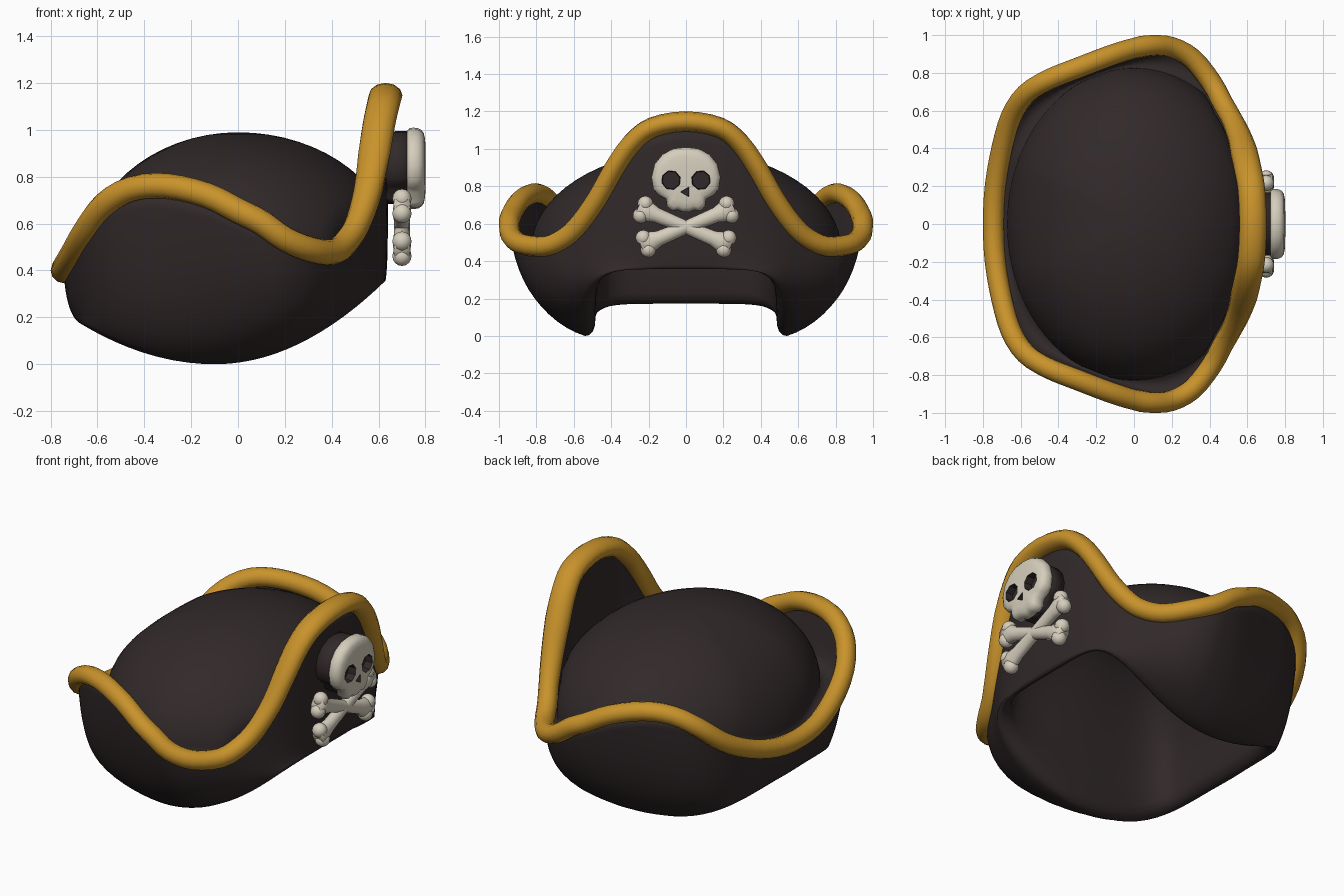
import bpy, bmesh
from math import sin, cos, pi, hypot
from mathutils import Vector, Matrix

cube = bpy.data.objects.get("Cube")
if cube:
    bpy.data.objects.remove(cube, do_unlink=True)


def material(name, rgb):
    m = bpy.data.materials.new(name)
    m.use_nodes = True
    m.diffuse_color = (*rgb, 1)
    bsdf = m.node_tree.nodes["Principled BSDF"]
    bsdf.inputs["Base Color"].default_value = (*rgb, 1)
    bsdf.inputs["Roughness"].default_value = 0.8
    return m


FELT = material("dark felt", (0.031, 0.022, 0.023))
GOLD = material("gold trim", (0.58, 0.29, 0.024))
BONE = material("bone", (0.67, 0.62, 0.51))


def link(name, data, mat):
    ob = bpy.data.objects.new(name, data)
    bpy.context.collection.objects.link(ob)
    data.materials.append(mat)
    return ob


def mesh_object(name, bm, mat, smooth=True):
    bmesh.ops.recalc_face_normals(bm, faces=bm.faces)
    for f in bm.faces:
        f.smooth = smooth
    me = bpy.data.meshes.new(name)
    bm.to_mesh(me)
    bm.free()
    return link(name, me, mat)


# Bridge a list of closed rings with quads
def bridge(bm, rings):
    for r0, r1 in zip(rings, rings[1:]):
        for i in range(len(r0)):
            j = (i + 1) % len(r0)
            bm.faces.new((r0[i], r0[j], r1[j], r1[i]))


def fan(bm, ring, point):
    tip = bm.verts.new(point)
    for i in range(len(ring)):
        bm.faces.new((ring[i], ring[(i + 1) % len(ring)], tip))


# Brim edge path, from the back centre round one side to the front centre
HALF = [(-.745, 0, .40), (-.735, .2, .42), (-.70, .4, .48), (-.65, .57, .57),
        (-.57, .69, .68), (-.45, .765, .75), (-.3, .825, .76), (-.13, .89, .72),
        (0, .93, .655), (.1, .945, .605), (.2, .935, .535), (.31, .875, .49),
        (.41, .75, .48), (.47, .64, .53), (.515, .56, .61), (.555, .47, .74),
        (.582, .38, .90), (.603, .29, 1.03), (.622, .18, 1.115), (.63, 0, 1.147)]
half = [Vector(p) for p in HALF]
loop = half + [Vector((p.x, -p.y, p.z)) for p in half[-2:0:-1]]


def smooth_loop(pts, steps):
    out, n = [], len(pts)
    for i in range(n):
        a, b, c, d = (pts[(i + k) % n] for k in (-1, 0, 1, 2))
        for s in range(steps):
            t = s / steps
            out.append(0.5 * (2 * b + (c - a) * t + (2 * a - 5 * b + 4 * c - d) * t * t
                              + (3 * b - a - 3 * c + d) * t ** 3))
    return out


edge = smooth_loop(loop, 3)


# Head opening: rounded rectangle that dips at the sides
def opening(t, power=6):
    c, s = abs(t.x / .68), abs(t.y / .95)
    k = (c ** power + s ** power) ** (-1 / power)
    x, y = .65 * t.x / .68 * k - .02, .54 * t.y / .95 * k
    return Vector((x, y, (.67 if x > -.1 else .53) * (x + .1) ** 2))


def scaled(p, k, dz=0.0):
    return Vector((p.x * k, p.y * k, p.z + dz))


# One section: cavity, rim, outer brim, inner brim, crown
def section(t):
    b = opening(t)
    pts = []
    for i in range(1, 9):
        a = (1 - i / 8) * pi / 2 * .92
        q = scaled(opening(t, 2 + 4 * cos(a)), .9 * cos(a) ** .75)
        q.z = b.z + .06 + (.83 - b.z) * sin(a)
        pts.append(q)
    pts += [scaled(b, .92, .025), scaled(b, .96, .004)]
    ctrl = b.lerp(t, .84)
    ctrl.z = b.z + .13 * (t.z - b.z)
    ctrl.x += .03 * max(0, t.z - .5)
    for i in range(13):
        u = i / 12
        pts.append(b * (1 - u) ** 2 + ctrl * 2 * u * (1 - u) + t * u * u)
    join = scaled(t, .915)
    join.z = min(t.z - .01, .46)
    pts += [t.lerp(join, u) for u in (.08, .3, .55, .8)]
    # crown is an ellipsoid held inside the brim
    reach = 1 / hypot(t.x / .675, t.y / .83)
    limit = .915
    for i in range(16):
        a = i / 16 * pi / 2
        k = min(reach * cos(a), limit)
        pts.append(Vector((t.x * k, t.y * k, join.z + (.99 - join.z) * sin(a))))
    return pts


bm = bmesh.new()
rings = [[bm.verts.new(p) for p in row] for row in zip(*[section(t) for t in edge])]
bridge(bm, rings)
fan(bm, rings[0], (0, 0, .89))
fan(bm, rings[-1], (0, 0, .99))
mesh_object("hat_body", bm, FELT)

# Gold piping along the brim edge, deeper on the tall front flap
bm = bmesh.new()
rings = []
for i, p in enumerate(edge):
    along = (edge[(i + 1) % len(edge)] - edge[i - 1]).normalized()
    out = Vector((p.x / .46, p.y / .9, 0))
    out = (out - along * out.dot(along)).normalized()
    up = along.cross(out)
    deep = .055 + .017 * min(1, max(0, (p.z - .6) / .3)) * (p.x > 0)
    rings.append([bm.verts.new(p + out * deep * cos(k * pi / 6) + up * .054 * sin(k * pi / 6))
                  for k in range(12)])
bridge(bm, rings + rings[:1])
mesh_object("brim_trim", bm, GOLD)


# Pillow-shaped solid: an outline in the front plane stacked along x
def pillow(name, outline, centre, profile, mat):
    bm = bmesh.new()
    cy, cz = centre
    rings = [[bm.verts.new((x, cy + (y - cy) * k, cz + (z - cz) * k)) for y, z in outline]
             for x, k in profile]
    bridge(bm, rings)
    fan(bm, rings[0], (profile[0][0], cy, cz))
    fan(bm, rings[-1], (profile[-1][0], cy, cz))
    return mesh_object(name, bm, mat)


# Skull emblem on a dark backing
side = [(0, 1.01), (.065, 1.003), (.125, .972), (.168, .92), (.186, .85), (.176, .785),
        (.145, .75), (.108, .732), (.102, .69), (.075, .667), (.045, .673), (.02, .662)]
outline = side + [(-y, z) for y, z in side[:0:-1]]
skull = pillow("skull", outline, (0, .84),
               [(.722, .93), (.732, .985), (.748, 1), (.768, .985), (.783, .94),
                (.793, .86), (.799, .7), (.801, .4)], BONE)
pillow("skull_backing", outline, (0, .86), [(.62, .88), (.68, .9), (.738, .9)], FELT)


# Dark sockets cut into the skull
bm = bmesh.new()
for y, z, r, n, turn in ((-.08, .833, .053, 8, .3), (.08, .833, .053, 8, -.3),
                         (0, .77, .03, 3, pi)):
    place = (Matrix.Translation((.795, y, z)) @ Matrix.Rotation(pi / 2, 4, "Y")
             @ Matrix.Rotation(turn, 4, "Z"))
    bmesh.ops.create_cone(bm, cap_ends=True, segments=n, radius1=r * .9, radius2=r * 1.05,
                          depth=.08, matrix=place)
cutter = mesh_object("socket_cutter", bm, FELT, smooth=False)
cutter.hide_render = True
cutter.hide_viewport = True
cut = skull.modifiers.new("sockets", "BOOLEAN")
cut.operation = "DIFFERENCE"
cut.solver = "EXACT"
cut.material_mode = "TRANSFER"
cut.object = cutter


# Crossed bones: flared shaft with two knobs at each end
def bone(name, sign):
    bm = bmesh.new()
    a = Vector((.70, -.23 * sign, .675))
    b = Vector((.70, .215 * sign, .493))
    d = (b - a).normalized()
    across, out = Vector((0, -d.z, d.y)), Vector((1, 0, 0))
    rings = []
    for t, wide, deep in ((-.06, .058, .036), (.06, .056, .038), (.16, .041, .036),
                          (.5, .035, .034), (.84, .041, .036), (.94, .056, .038),
                          (1.06, .058, .036)):
        c = a.lerp(b, t)
        rings.append([bm.verts.new(c + across * wide * cos(k * pi / 6)
                                   + out * deep * sin(k * pi / 6)) for k in range(12)])
    bridge(bm, rings)
    for r in (rings[0], rings[-1]):
        bm.faces.new(r)
    for end in (a, b):
        for s in (-1, 1):
            made = bmesh.ops.create_uvsphere(bm, u_segments=14, v_segments=8, radius=.042)
            bmesh.ops.translate(bm, verts=made["verts"], vec=end + across * s * .034)
    mesh_object(name, bm, BONE)


bone("bone_a", 1)
bone("bone_b", -1)
